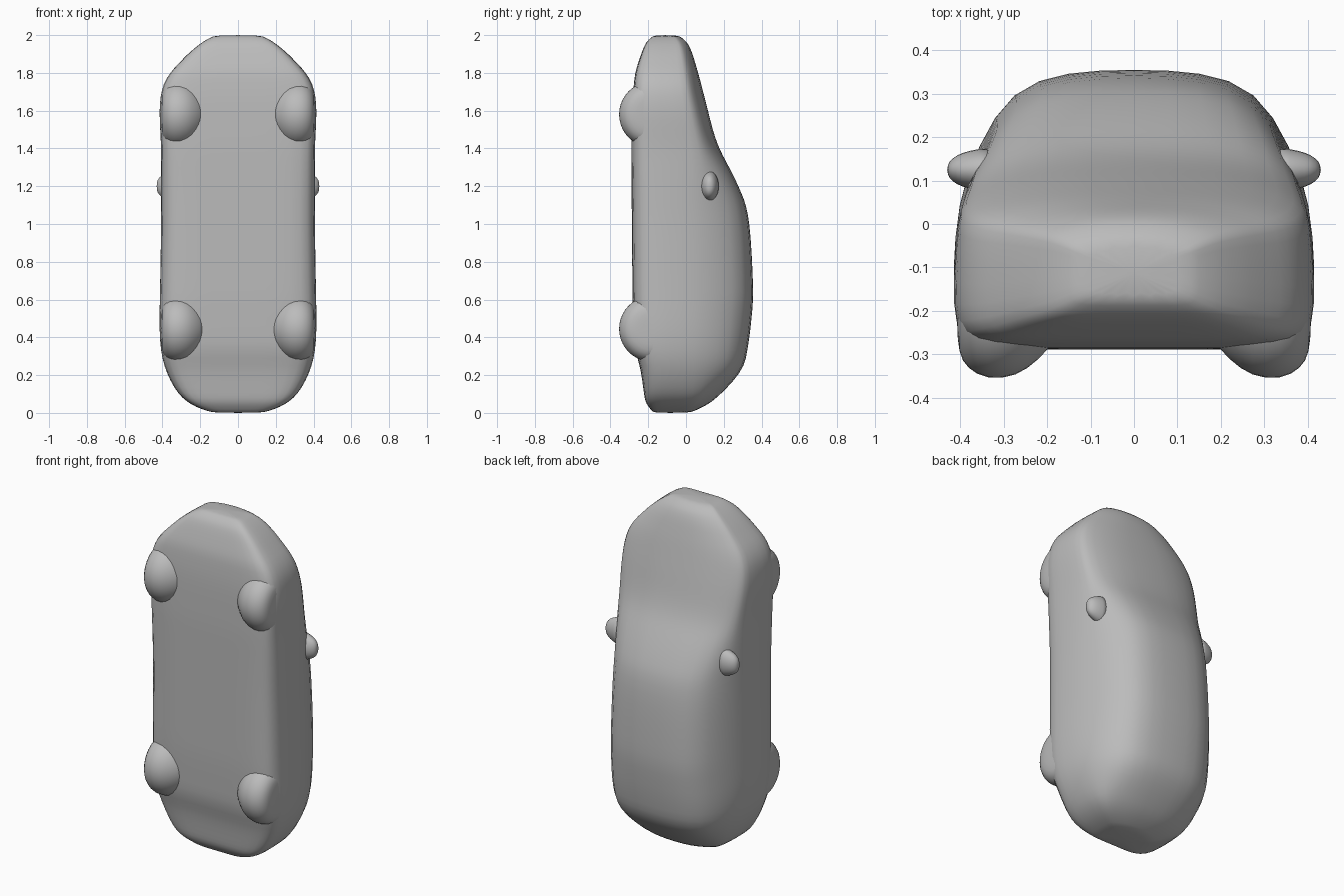
import bpy, bmesh, math

cube = bpy.data.objects.get("Cube")
if cube:
    bpy.data.objects.remove(cube, do_unlink=True)

grey = bpy.data.materials.new("plain grey")
grey.use_nodes = True
grey.diffuse_color = (0.5, 0.5, 0.5, 1)
grey.node_tree.nodes["Principled BSDF"].inputs["Base Color"].default_value = (0.5, 0.5, 0.5, 1)


def make_object(name, rings, subdiv=1):
    """Loft closed rings of points into a capped, smooth solid."""
    bm = bmesh.new()
    loops = [[bm.verts.new(p) for p in ring] for ring in rings]
    n = len(loops[0])
    for a, b in zip(loops, loops[1:]):
        for i in range(n):
            j = (i + 1) % n
            bm.faces.new((a[i], a[j], b[j], b[i]))
    bm.faces.new(loops[0])
    bm.faces.new(loops[-1])
    bmesh.ops.recalc_face_normals(bm, faces=bm.faces)
    mesh = bpy.data.meshes.new(name)
    bm.to_mesh(mesh)
    bm.free()
    mesh.materials.append(grey)
    mesh.shade_smooth()
    obj = bpy.data.objects.new(name, mesh)
    bpy.context.collection.objects.link(obj)
    if subdiv:
        mod = obj.modifiers.new("soften", "SUBSURF")
        mod.levels = mod.render_levels = subdiv
    return obj


def lerp(table, z):
    """Read a value off a short list of (z, value) pairs."""
    for (z0, v0), (z1, v1) in zip(table, table[1:]):
        if z <= z1:
            t = max(0, (z - z0) / (z1 - z0))
            return v0 + (v1 - v0) * t
    return table[-1][1]


# Outlines of the car body, which stands on its tail
half_width = [(0, .13), (.03, .22), (.06, .27), (.1, .315), (.2, .375), (.3, .405), (.45, .415),
              (.7, .41), (1, .405), (1.4, .405), (1.6, .415), (1.72, .405), (1.8, .36),
              (1.9, .265), (1.96, .195), (2, .12)]
underside = [(0, -.17), (.05, -.215), (.12, -.225), (.24, -.24), (.32, -.27), (.6, -.283),
             (1.4, -.29), (1.65, -.285), (1.8, -.27), (1.88, -.245), (1.96, -.215), (2, -.17)]
topside = [(0, .02), (.03, .09), (.06, .14), (.1, .185), (.17, .255), (.25, .312), (.4, .338),
           (.6, .358), (.8, .353), (1, .338), (1.1, .32), (1.2, .28), (1.3, .23), (1.4, .175),
           (1.5, .142), (1.6, .118), (1.7, .092), (1.8, .066), (1.9, .036), (1.96, .012), (2, -.04)]
roof_ratio = [(0, .75), (.25, .72), (.5, .69), (1.1, .69), (1.3, .77), (1.5, .84), (2, .85)]
stations = [0, .012, .03, .06, .1, .17, .25, .33, .42, .5, .6, .7, .85, 1, 1.1, 1.16, 1.22, 1.3,
            1.36, 1.42, 1.5, 1.6, 1.68, 1.74, 1.8, 1.85, 1.9, 1.935, 1.965, 1.985, 2.0]


def body_section(z):
    w, lo, hi = lerp(half_width, z), lerp(underside, z), lerp(topside, z)
    roof = w * lerp(roof_ratio, z)
    h = hi - lo
    shoulder = min(.05, hi - .27 * h)
    edge = hi - min(.045, .12 * h)
    mid = (shoulder + edge) / 2
    half = [(w * .35, lo), (w * .7, lo), (w * .93, lo + .03 * h), (w, lo + .13 * h),
            (w * 1.01, (lo + shoulder) / 2), (w * .985, shoulder),
            ((w + roof) / 2 + .012, mid), (roof, edge), (roof * .55, hi - .004)]
    right = [(-x, y) for x, y in reversed(half)]
    return [(x, y, z) for x, y in [(0, lo)] + half + [(0, hi)] + right]


make_object("car_body", [body_section(z) for z in stations])

# Rounded wheels that bulge from the underside
wheel_profile = [(.17, .04), (.18, .09), (.22, .135), (.27, .175), (.34, .182), (.385, .155),
                 (.405, .12), (.408, .05)]
for end, z in (("rear", .445), ("front", 1.58)):
    for side, s in (("left", 1), ("right", -1)):
        rings = [[(s * x, -.18 + r * math.cos(a), z + r * math.sin(a))
                  for a in [i * math.tau / 20 for i in range(20)]]
                 for x, r in wheel_profile]
        make_object(f"{end}_{side}_wheel", rings)

# Small wing mirrors, tapering out from the windscreen pillars
mirror_profile = [(.32, .055, .095), (.36, .05, .08), (.395, .042, .066), (.42, .028, .048),
                  (.431, .01, .02)]
for side, s in (("left", 1), ("right", -1)):
    rings = [[(s * x, .125 + ry * math.cos(a), 1.2 + rz * math.sin(a))
              for a in [i * math.tau / 12 for i in range(12)]]
             for x, ry, rz in mirror_profile]
    make_object(f"{side}_mirror", rings)
